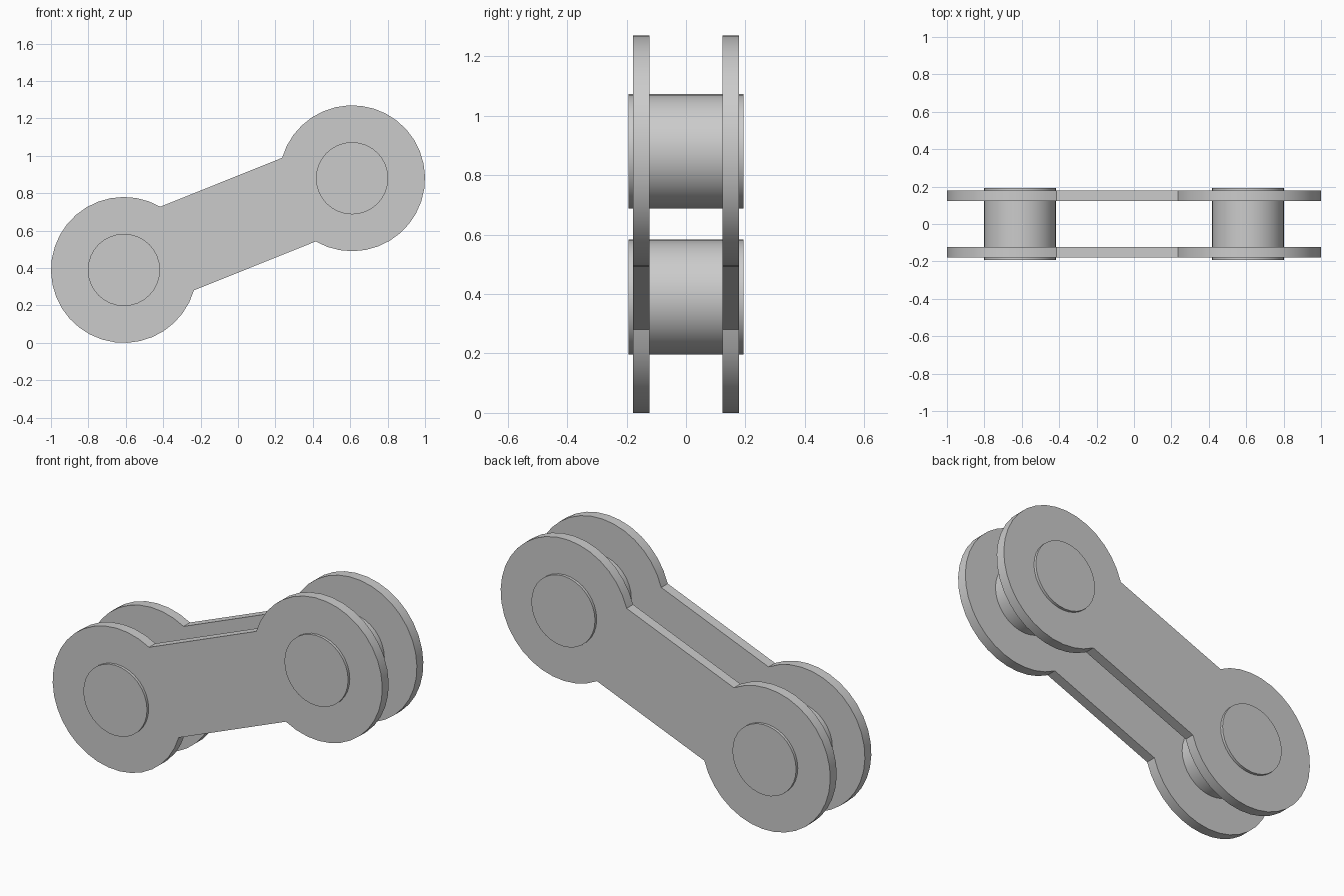
import bpy, bmesh
from math import sin, cos, asin, atan2, pi
from mathutils import Vector

if "Cube" in bpy.data.objects:
    bpy.data.objects.remove(bpy.data.objects["Cube"])

ENDS = [Vector((-0.61, 0.39)), Vector((0.61, 0.88))]   # pin centres (x, z)
R_PLATE, R_PIN = 0.39, 0.193
HALF_BAR = 0.241
Y_IN, Y_OUT, Y_PIN = 0.122, 0.178, 0.193
ARC_STEPS = 28


def extrude_outline(name, outline, y0, y1):
    """Solid from an (x, z) outline running from y0 to y1."""
    bm = bmesh.new()
    face = bm.faces.new([bm.verts.new((x, y0, z)) for x, z in outline])
    ext = bmesh.ops.extrude_face_region(bm, geom=[face])
    verts = [v for v in ext["geom"] if isinstance(v, bmesh.types.BMVert)]
    bmesh.ops.translate(bm, verts=verts, vec=(0, y1 - y0, 0))
    bmesh.ops.recalc_face_normals(bm, faces=bm.faces)
    mesh = bpy.data.meshes.new(name)
    bm.to_mesh(mesh)
    bm.free()
    obj = bpy.data.objects.new(name, mesh)
    bpy.context.collection.objects.link(obj)
    bpy.ops.object.select_all(action="DESELECT")
    obj.select_set(True)
    bpy.context.view_layer.objects.active = obj
    bpy.ops.object.shade_smooth_by_angle(angle=pi / 6)
    return obj


def arc(c, r, a0, a1, n):
    return [(c.x + r * cos(a0 + (a1 - a0) * i / n),
             c.y + r * sin(a0 + (a1 - a0) * i / n)) for i in range(n + 1)]


# dumbbell outline: two round ends joined by a straight bar
d = ENDS[1] - ENDS[0]
tilt = atan2(d.y, d.x)
gap = asin(HALF_BAR / R_PLATE)
outline = (arc(ENDS[0], R_PLATE, tilt + gap, tilt + 2 * pi - gap, ARC_STEPS)
           + arc(ENDS[1], R_PLATE, tilt - pi + gap, tilt + pi - gap, ARC_STEPS))

# side plates
for name, side in (("front_plate", -1), ("back_plate", 1)):
    extrude_outline(name, outline, side * Y_IN, side * Y_OUT)

# pins through both plates
for name, c in zip(("left_pin", "right_pin"), ENDS):
    extrude_outline(name, arc(c, R_PIN, 0, 2 * pi, 32)[:-1], -Y_PIN, Y_PIN)
